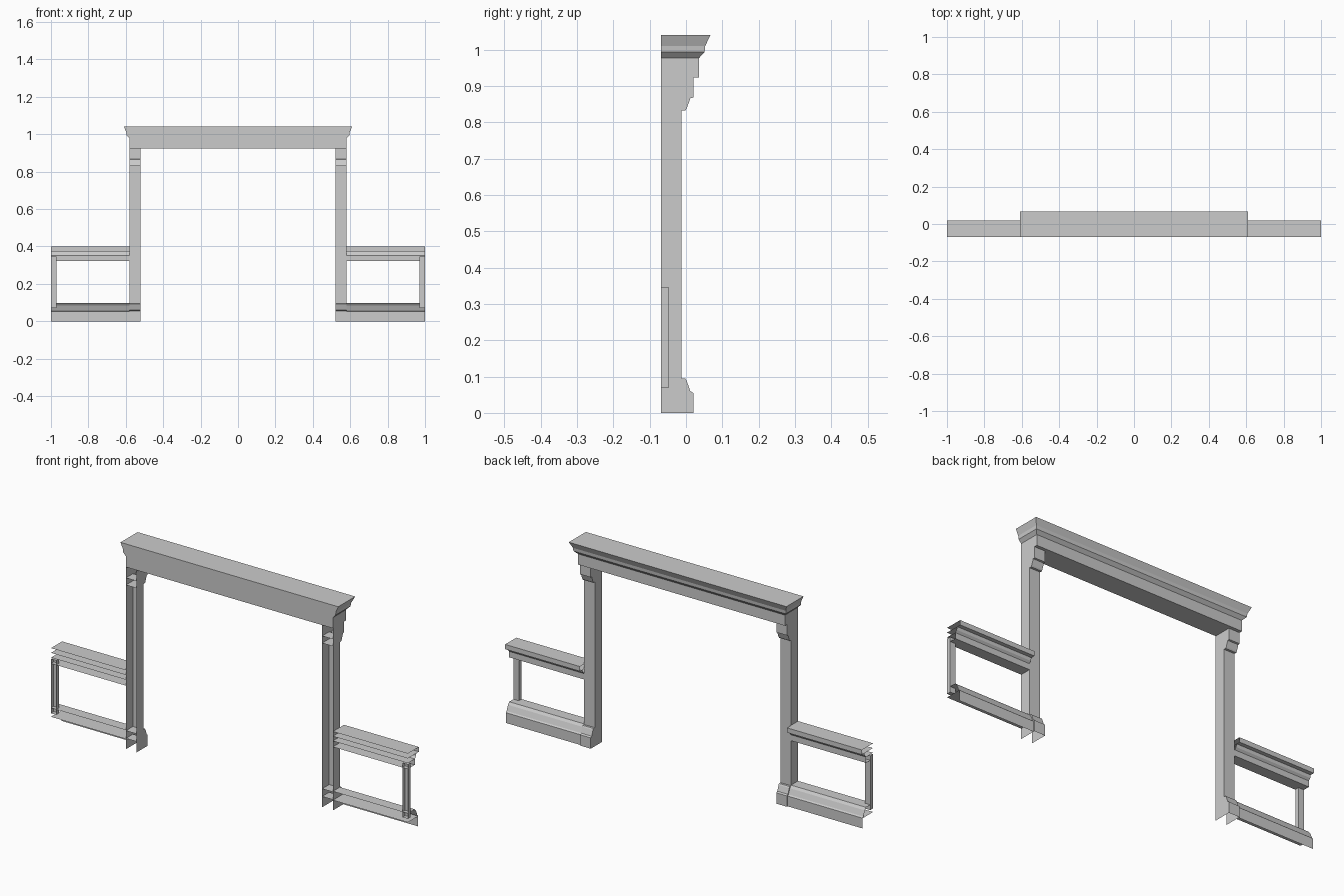
import bpy, bmesh

if "Cube" in bpy.data.objects:
    bpy.data.objects.remove(bpy.data.objects["Cube"])

BACK = -0.069   # plane of the open side


def finish(name, bm, mirror=True):
    bmesh.ops.remove_doubles(bm, verts=bm.verts, dist=1e-5)
    bmesh.ops.recalc_face_normals(bm, faces=bm.faces)
    me = bpy.data.meshes.new(name)
    bm.to_mesh(me)
    bm.free()
    ob = bpy.data.objects.new(name, me)
    bpy.context.collection.objects.link(ob)
    if mirror:
        ob.modifiers.new("mirror", 'MIRROR').use_axis[0] = True
    return ob


def face(bm, pts):
    bm.faces.new([bm.verts.new(p) for p in pts])


def sweep(bm, profile, x0, x1):
    """Sheet following a (y, z) profile from x0 to x1."""
    for (ya, za), (yb, zb) in zip(profile, profile[1:]):
        face(bm, [(x0, ya, za), (x1, ya, za), (x1, yb, zb), (x0, yb, zb)])


def shelf(bm, x0, x1, y, z):
    """Horizontal inner sheet reaching the open side."""
    sweep(bm, [(BACK, z), (y, z)], x0, x1)


# Lintel with crown moulding returning around both ends
bm = bmesh.new()
rings = []
for x, y, z in [(0.58, 0.036, 0.923), (0.58, 0.036, 0.977), (0.595, 0.051, 0.993),
                (0.597, 0.053, 1.01), (0.61, 0.067, 1.04)]:
    rings.append([bm.verts.new(p) for p in
                  [(-x, BACK, z), (x, BACK, z), (x, y, z), (-x, y, z)]])
for a, b in zip(rings, rings[1:]):
    for i in range(4):
        j = (i + 1) % 4
        bm.faces.new([a[i], a[j], b[j], b[i]])
bm.faces.new(rings[0])
bm.faces.new(rings[-1])
finish("lintel", bm, mirror=False)

# Posts: hollow pilaster with plinth and capital
post = [(0.02, 0), (0.02, 0.055), (0.012, 0.06), (0.002, 0.088), (-0.002, 0.094),
        (-0.013, 0.094), (-0.013, 0.832), (-0.002, 0.832), (0.002, 0.838),
        (0.012, 0.866), (0.02, 0.868), (0.02, 0.923)]
bm = bmesh.new()
sweep(bm, post, 0.52, 0.58)
for x in (0.52, 0.58):
    face(bm, [(x, BACK, 0)] + [(x, y, z) for y, z in post] + [(x, BACK, 0.923)])
for z in (0.055, 0.094, 0.832, 0.868):
    shelf(bm, 0.52, 0.58, -0.013, z)
finish("post", bm)

# Wall rails beside the posts
bm = bmesh.new()
sweep(bm, [(BACK, 0.40), (0.02, 0.40), (0.02, 0.376), (0.0, 0.376), (-0.004, 0.362),
           (-0.013, 0.352), (-0.013, 0.322), (BACK, 0.322)], 0.58, 1.0)
shelf(bm, 0.58, 1.0, 0.0, 0.376)
shelf(bm, 0.58, 1.0, -0.013, 0.352)
finish("chair_rail", bm)

# Baseboards
bm = bmesh.new()
sweep(bm, [(0.014, 0), (0.014, 0.052), (0.008, 0.058), (-0.003, 0.085),
           (-0.013, 0.097), (BACK, 0.097)], 0.58, 1.0)
shelf(bm, 0.58, 1.0, 0.014, 0.052)
finish("baseboard", bm)

# Slim end uprights, open towards the front
bm = bmesh.new()
y = -0.047
face(bm, [(0.97, y, 0.07), (1, y, 0.07), (1, y, 0.345), (0.97, y, 0.345)])
for x in (0.97, 1.0):
    face(bm, [(x, BACK, 0.07), (x, y, 0.07), (x, y, 0.345), (x, BACK, 0.345)])
for z in (0.07, 0.345):
    shelf(bm, 0.97, 1.0, y, z)
finish("end_upright", bm)
